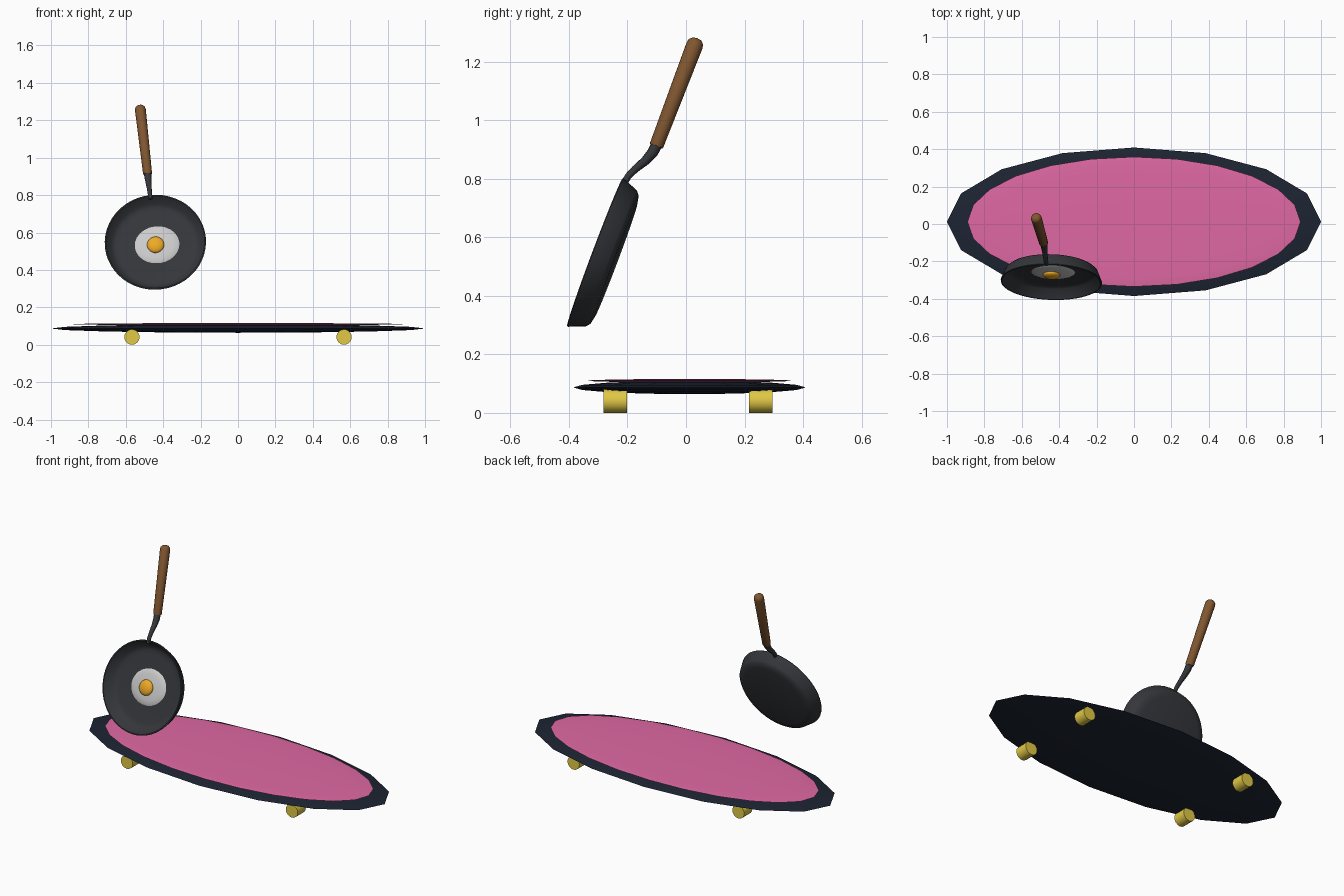
import bpy, math
from mathutils import Matrix, Vector

if "Cube" in bpy.data.objects:
    bpy.data.objects.remove(bpy.data.objects["Cube"])


def mat(name, rgb):
    m = bpy.data.materials.new(name)
    m.diffuse_color = (*rgb, 1)
    m.use_nodes = True
    m.node_tree.nodes["Principled BSDF"].inputs["Base Color"].default_value = m.diffuse_color
    return m


NAVY = mat("navy", (0.012, 0.018, 0.032))
PINK = mat("pink", (0.74, 0.14, 0.37))
YELLOW = mat("yellow", (0.75, 0.58, 0.06))
IRON = mat("iron", (0.035, 0.037, 0.043))
WOOD = mat("wood", (0.22, 0.095, 0.03))
WHITE = mat("egg_white", (0.75, 0.75, 0.73))
YOLK = mat("yolk", (0.85, 0.4, 0.02))


def finish(ob, name, material, angle=40):
    ob.name = name
    ob.data.materials.append(material)
    bpy.ops.object.select_all(action='DESELECT')
    ob.select_set(True)
    bpy.context.view_layer.objects.active = ob
    bpy.ops.object.shade_smooth_by_angle(angle=math.radians(angle))
    return ob


def ellipsoid(name, loc, size, material, seg=32, rings=16, frame=Matrix()):
    bpy.ops.mesh.primitive_uv_sphere_add(segments=seg, ring_count=rings, radius=1)
    ob = bpy.context.object
    ob.data.transform(frame @ Matrix.Translation(loc) @ Matrix.Diagonal((*size, 1)))
    return finish(ob, name, material, 60)


def lathe(name, profile, frame, material, seg=48):
    # profile of (radius, height), first and last points on the axis
    verts, faces, rows = [], [], []
    for r, h in profile:
        n = seg if r > 0 else 1
        rows.append(range(len(verts), len(verts) + n))
        for i in range(n):
            a = 2 * math.pi * i / seg
            verts.append(frame @ Vector((r * math.cos(a), r * math.sin(a), h)))
    for lo, hi in zip(rows, rows[1:]):
        for i in range(seg):
            j = (i + 1) % seg
            quad = [lo[i % len(lo)], lo[j % len(lo)], hi[j % len(hi)], hi[i % len(hi)]]
            faces.append(list(dict.fromkeys(quad)))
    me = bpy.data.meshes.new(name)
    me.from_pydata(verts, [], faces)
    ob = bpy.data.objects.new(name, me)
    bpy.context.collection.objects.link(ob)
    return finish(ob, name, material)


# Board: thin flattened deck with a pink grip pad
CY = 0.012
ellipsoid("deck", (0, CY, 0.087), (1, 0.397, 0.023), NAVY, 16, 8)
ellipsoid("grip_pad", (0, CY, 0.11), (0.89, 0.347, 0.006), PINK, 24, 12)

# Wheels
for sx in (-1, 1):
    for sy in (-1, 1):
        bpy.ops.mesh.primitive_cylinder_add(vertices=16, radius=0.041, depth=0.08)
        ob = bpy.context.object
        ob.data.transform(Matrix.Translation((sx * 0.567, CY - 0.005 + sy * 0.249, 0.041))
                          @ Matrix.Rotation(math.pi / 2, 4, 'X'))
        finish(ob, "wheel", YELLOW)

# Pan frame: local z faces out of the pan, local y runs along the handle
PAN = (Matrix.Translation((-0.442, -0.311, 0.549))
       @ Matrix.Rotation(math.radians(-2), 4, 'Z')
       @ Matrix.Rotation(math.radians(69.4), 4, 'X')
       @ Matrix.Rotation(math.radians(6.7), 4, 'Z'))

# Pan body
lathe("pan", [(0, -0.077), (0.205, -0.077), (0.235, -0.071), (0.248, -0.06), (0.271, -0.003),
              (0.27, 0), (0.264, 0), (0.261, -0.003), (0.236, -0.049), (0.215, -0.058),
              (0.195, -0.06), (0, -0.06)], PAN, IRON)

# Fried egg
ellipsoid("egg_white", (0.008, 0.004, -0.055), (0.12, 0.106, 0.012), WHITE, 24, 8, PAN)
ellipsoid("egg_yolk", (0, 0, -0.041), (0.046, 0.046, 0.02), YOLK, 24, 12, PAN)

# Curved metal neck
cu = bpy.data.curves.new("neck", 'CURVE')
cu.dimensions = '3D'
cu.bevel_depth = 1
cu.bevel_resolution = 3
cu.use_fill_caps = True
sp = cu.splines.new('POLY')
path = [(0.25, -0.008, 0.011), (0.285, -0.014, 0.012), (0.315, -0.027, 0.013),
        (0.355, -0.05, 0.016), (0.39, -0.063, 0.019), (0.425, -0.067, 0.02)]
sp.points.add(len(path) - 1)
for p, (u, h, r) in zip(sp.points, path):
    p.co = (*(PAN @ Vector((0, u, h))), 1)
    p.radius = r
neck = bpy.data.objects.new("neck", cu)
bpy.context.collection.objects.link(neck)
bpy.context.view_layer.objects.active = neck
neck.select_set(True)
bpy.ops.object.select_all(action='DESELECT')
neck.select_set(True)
bpy.ops.object.convert(target='MESH')
finish(bpy.context.object, "neck", IRON)

# Wooden grip with a rounded end
GRIP = PAN @ Matrix.Translation((0, 0, -0.067)) @ Matrix.Rotation(-math.pi / 2, 4, 'X')
lathe("grip", [(0, 0.415), (0.022, 0.415), (0.024, 0.42), (0.029, 0.785), (0.026, 0.799),
               (0.016, 0.809), (0, 0.812)], GRIP, WOOD, 20)
